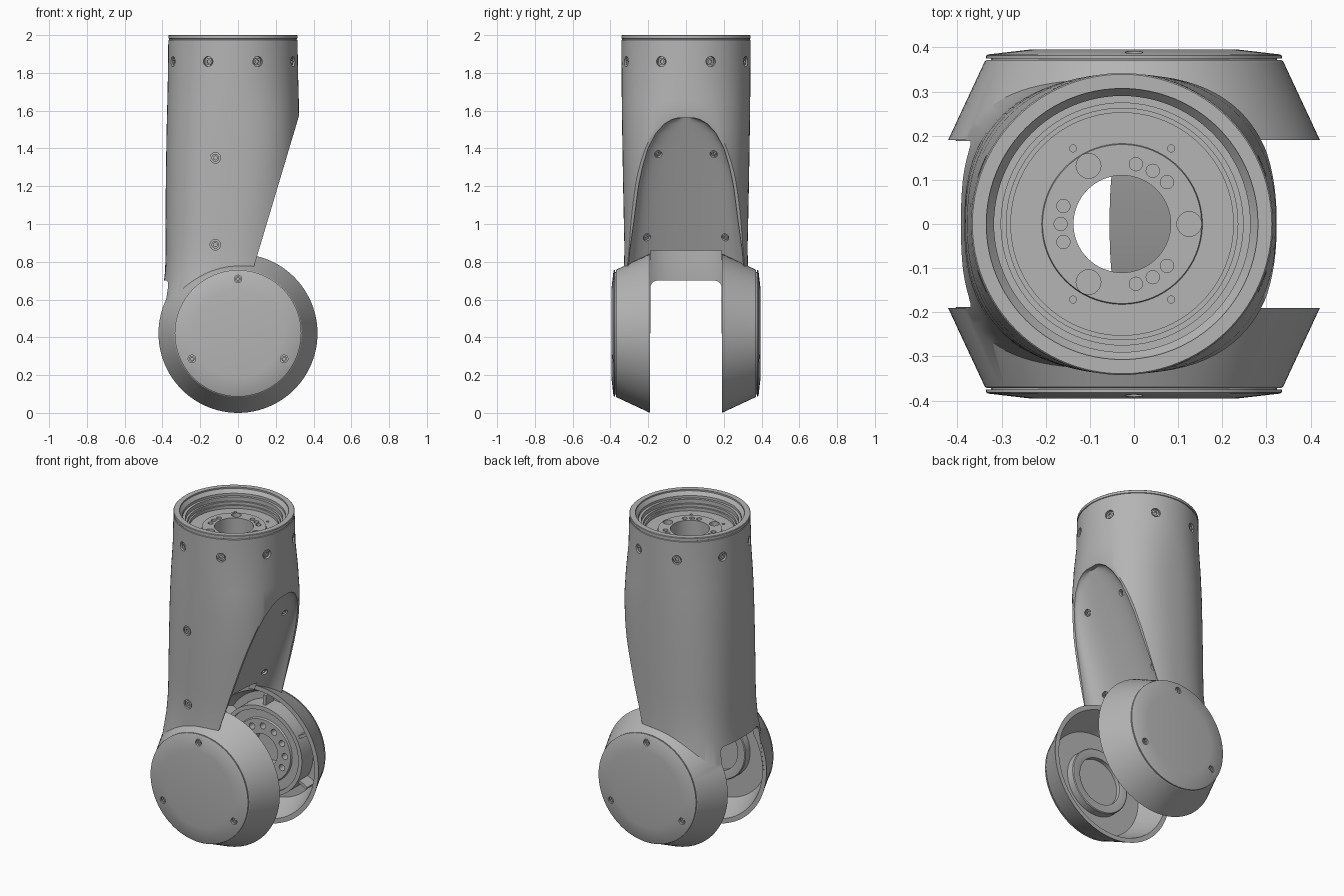
import bpy, bmesh
from math import cos, sin, pi, radians, copysign
from mathutils import Matrix, Vector

cube = bpy.data.objects.get("Cube")
if cube:
    bpy.data.objects.remove(cube)

grey = bpy.data.materials.new("satin_grey")
grey.use_nodes = True
grey.diffuse_color = (0.46, 0.46, 0.46, 1)
grey.node_tree.nodes["Principled BSDF"].inputs["Base Color"].default_value = (0.46, 0.46, 0.46, 1)

parts = []
AXIS_Z = 0.421         # height of the lower joint axis
TUBE_X = -0.027        # centre line of the upper tube


def finish(bm, name, keep=True):
    bmesh.ops.recalc_face_normals(bm, faces=bm.faces)
    mesh = bpy.data.meshes.new(name)
    bm.to_mesh(mesh)
    bm.free()
    mesh.materials.append(grey)
    obj = bpy.data.objects.new(name, mesh)
    bpy.context.collection.objects.link(obj)
    if keep:
        parts.append(obj)
    else:
        obj.hide_render = True
    return obj


def combine(obj, other, operation='DIFFERENCE'):
    mod = obj.modifiers.new("combine", 'BOOLEAN')
    mod.operation, mod.solver, mod.object = operation, 'EXACT', other
    bpy.context.view_layer.objects.active = obj
    bpy.ops.object.modifier_apply(modifier=mod.name)
    bpy.data.objects.remove(other)


def loft(bm, rings, closed=False):
    """Skin rings of points, capping the ends unless the rings close on themselves."""
    rings = [[bm.verts.new(p) for p in ring] for ring in rings]
    if closed:
        rings.append(rings[0])
    for a, b in zip(rings, rings[1:]):
        for i in range(len(a)):
            j = (i + 1) % len(a)
            bm.faces.new((a[i], a[j], b[j], b[i]))
    if not closed:
        bm.faces.new(rings[0])
        bm.faces.new(rings[-1])


def lathe(name, profile, matrix, keep=True, closed=True, segs=96):
    """Revolve (radius, height) points about local z."""
    bm = bmesh.new()
    turns = [2 * pi * i / segs for i in range(segs)]
    loft(bm, [[(r * cos(a), r * sin(a), h) for a in turns] for r, h in profile], closed)
    bm.transform(matrix)
    return finish(bm, name, keep)


def pegs(name, spots, radius, low, high, keep=False):
    """Short cylinders along each spot's normal."""
    bm = bmesh.new()
    for pos, normal in spots:
        turn = Vector(normal).to_track_quat('Z', 'Y').to_matrix().to_4x4()
        shift = Matrix.Translation((0, 0, (low + high) / 2))
        bmesh.ops.create_cone(bm, cap_ends=True, segments=24, radius1=radius, radius2=radius,
                              depth=high - low, matrix=Matrix.Translation(pos) @ turn @ shift)
    return finish(bm, name, keep)


def box(name, low, high, round_x=0):
    bm = bmesh.new()
    bmesh.ops.create_cube(bm, size=1)
    for v in bm.verts:
        v.co = [(low[k] + high[k]) / 2 + v.co[k] * (high[k] - low[k]) for k in range(3)]
    if round_x:
        edges = [e for e in bm.edges if abs(e.verts[0].co.x - e.verts[1].co.x) > 0.1]
        bmesh.ops.bevel(bm, geom=edges, offset=round_x, segments=6, profile=0.5, affect='EDGES')
    return finish(bm, name, False)


def screws(obj, name, spots, radius):
    """Countersunk recesses with socket screws in them."""
    combine(obj, pegs("recess_cutter", spots, radius, -0.016, 0.03))
    heads = pegs(name, spots, radius * 0.72, -0.02, -0.005, True)
    combine(heads, pegs("socket_cutter", spots, radius * 0.36, -0.014, 0.02))


# Upper tube: height, back x, front x, half width, squareness of back and front
STATIONS = [(0.42, -0.425, 0.28, 0.355, 3.0, 2.0), (0.6, -0.403, 0.30, 0.342, 3.0, 2.0),
            (0.75, -0.386, 0.31, 0.329, 2.8, 2.0), (0.87, -0.383, 0.316, 0.326, 2.6, 2.1),
            (1.0, -0.384, 0.322, 0.329, 2.5, 2.2), (1.25, -0.382, 0.325, 0.334, 2.4, 2.4),
            (1.5, -0.378, 0.324, 0.338, 2.3, 2.5), (1.65, -0.374, 0.322, 0.34, 2.2, 2.3),
            (1.8, -0.371, 0.318, 0.341, 2.05, 2.05)]
SLANT = 0.23 / 0.77


def plane_x(z):
    return 0.322 - SLANT * (1.57 - z)


def tube(name, inset, panel_shift, top, keep):
    rows = [(z, b + inset, f - inset, w - inset, p, q) for z, b, f, w, p, q in STATIONS]
    for z, groove in top:
        g = inset + groove
        rows.append((z, -0.369 + g, 0.315 - g, 0.342 - g, 2, 2))
    rings = []
    for z, back, front, wide, back_power, front_power in rows:
        ring = []
        for i in range(96):
            c, s = cos(2 * pi * i / 96), sin(2 * pi * i / 96)
            p = 2 / (back_power if c < 0 else front_power)
            half = (front - TUBE_X) if c > 0 else (TUBE_X - back)
            ring.append((TUBE_X + half * copysign(abs(c) ** p, c), wide * copysign(abs(s) ** p, s), z))
        rings.append(ring)
    bm = bmesh.new()
    loft(bm, rings)
    # Slice off the slanted side
    cut = bmesh.ops.bisect_plane(bm, geom=bm.verts[:] + bm.edges[:] + bm.faces[:],
                                 plane_co=(plane_x(1.57) + panel_shift, 0, 1.57),
                                 plane_no=(1, 0, -SLANT), clear_outer=True)
    bmesh.ops.contextual_create(bm, geom=[g for g in cut['geom_cut'] if isinstance(g, bmesh.types.BMEdge)])
    return finish(bm, name, keep)


# Arched scoop in the slanted side: height, half width
ARCH = [(0.7, 0.312), (0.86, 0.298), (1.0, 0.278), (1.2, 0.252), (1.3, 0.231), (1.4, 0.202),
        (1.48, 0.16), (1.53, 0.115), (1.553, 0.075), (1.562, 0.04)]


def scoop_depth(z):
    return 0.12 + (0.93 - z) * 0.145


def scoop(grow):
    rings = []
    for z, wide in ARCH:
        z, wide = z + grow * 0.6, wide + grow
        face, depth = plane_x(z) + 0.004, scoop_depth(z) + grow + 0.004
        ring = [(face + 0.3, wide, z), (face + 0.3, -wide, z)]
        for i in range(33):
            t = -cos(pi * i / 32)
            ring.append((face - depth * max(0, 1 - abs(t) ** 2.5) ** 0.4, wide * t, z))
        rings.append(ring)
    bm = bmesh.new()
    loft(bm, rings)
    return finish(bm, "panel_scoop", False)


def joint_frame(side):
    return Matrix.Translation((0, 0, AXIS_Z)) @ Matrix.Rotation(-side * pi / 2, 4, 'X')


shell = tube("arm_shell", 0, 0,
             [(1.974, 0), (1.976, 0.004), (1.98, 0.004), (1.982, 0), (1.997, 0), (2.0, 0.003)], True)
combine(shell, scoop(0))

# Fork housings joined to the tube, then everything hollowed
for side in (-1, 1):
    cone = [(0.001, 0.19), (0.421, 0.19), (0.338, 0.368), (0.334, 0.371), (0.001, 0.371)]
    combine(shell, lathe("fork_housing", cone, joint_frame(side), False, False), 'UNION')
cavity = tube("tube_cavity", 0.035, -0.035, [(2.05, 0)], False)
combine(cavity, scoop(0.035))
combine(shell, cavity)
for side in (-1, 1):
    dish = [(0.001, 0.185), (0.395, 0.185), (0.32, 0.345), (0.001, 0.345)]
    combine(shell, lathe("housing_cavity", dish, joint_frame(side), False, False))
combine(shell, box("panel_opening", (-0.2, -0.188, -0.2), (0.6, 0.188, 0.86)))
combine(shell, box("fork_gap", (-0.6, -0.188, -0.3), (0.6, 0.188, 0.7), 0.035))

# Screws around the collar, on the front side and in the scooped panel
collar = [((TUBE_X + 0.343 * cos(a), 0.342 * sin(a), 1.86), (cos(a), sin(a), 0))
          for a in [pi / 8 + k * pi / 4 for k in range(8)]]
screws(shell, "collar_screws", collar, 0.027)
screws(shell, "side_screws", [((-0.12, -y, z), (0, -1, 0)) for z, y in ((1.35, 0.332), (0.89, 0.323))], 0.028)
panel_spots = [((plane_x(z) - 0.8 * scoop_depth(z), s * y, z), (1, -0.34 * s, -0.44))
               for s in (-1, 1) for z, y in ((1.37, 0.147), (0.93, 0.208))]
screws(shell, "panel_screws", panel_spots, 0.02)

# Round covers on the fork housings
for side, label in ((-1, "front"), (1, "back")):
    profile = [(0.001, 0.36), (0.324, 0.36), (0.324, 0.375), (0.335, 0.375), (0.335, 0.381),
               (0.33, 0.384), (0.235, 0.395), (0.001, 0.395)]
    cover = lathe(label + "_cover", profile, joint_frame(side), closed=False)
    spots = [((0.282 * cos(a), side * 0.39, AXIS_Z + 0.006 + 0.282 * sin(a)), (0, side, 0))
             for a in (pi / 2, pi * 7 / 6, pi * 11 / 6)]
    screws(cover, label + "_cover_screws", spots, 0.02)

# Stepped flange inside the top rim, with a centre hole and bolt holes
steps = [(0.11, 1.80), (0.11, 1.90), (0.18, 1.90), (0.182, 1.893), (0.252, 1.893), (0.252, 1.912),
         (0.262, 1.912), (0.262, 1.93), (0.274, 1.93), (0.274, 1.955), (0.29, 1.955),
         (0.29, 1.97), (0.312, 1.997), (0.318, 1.99), (0.318, 1.80)]
flange = lathe("top_flange", steps, Matrix.Translation((TUBE_X, 0, 0)))


def circle_spots(radius, degrees):
    return [((TUBE_X + radius * cos(radians(d)), radius * sin(radians(d)), 1.9), (0, 0, 1)) for d in degrees]


combine(flange, pegs("slots", circle_spots(0.152, (0, 120, 240)), 0.028, -0.03, 0.03))
combine(flange, pegs("bolts", circle_spots(0.139, [d + k for d in (60, 180, 300) for k in (-17, 0, 17)]),
                     0.015, -0.08, 0.03))
combine(flange, pegs("pins", circle_spots(0.204, (57, 123, 237, 303)), 0.008, -0.03, 0.03))

# Bearing seat in the front housing
seat = [(0.001, 0.35), (0.001, 0.325), (0.145, 0.325), (0.145, 0.3), (0.16, 0.296), (0.195, 0.296),
        (0.2, 0.3), (0.2, 0.35)]
lathe("bearing_seat", seat, joint_frame(-1), closed=False)

# Drilled drive mount with radial ribs in the back housing
drive = [(0.10, 0.35), (0.10, 0.245), (0.19, 0.245), (0.195, 0.255), (0.25, 0.255), (0.25, 0.235),
         (0.275, 0.235), (0.275, 0.35)]
mount = lathe("drive_mount", drive, joint_frame(1))
bolts = [((0.15 * cos(a), 0.245, AXIS_Z + 0.15 * sin(a)), (0, -1, 0)) for a in [k * pi / 6 for k in range(12)]]
combine(mount, pegs("mount_bolts", bolts, 0.019, -0.05, 0.03))
bm = bmesh.new()
for k in range(6):
    spin = Matrix.Rotation(k * pi / 3 + pi / 6, 4, 'Z')
    size = Matrix.Diagonal((0.07, 0.018, 0.08, 1))
    bmesh.ops.create_cube(bm, size=1, matrix=joint_frame(1) @ spin @ Matrix.Translation((0.3, 0, 0.3)) @ size)
finish(bm, "mount_ribs")

# Smooth curved surfaces, keep machined edges crisp
bpy.ops.object.select_all(action='DESELECT')
for obj in parts:
    obj.select_set(True)
bpy.context.view_layer.objects.active = shell
bpy.ops.object.shade_smooth_by_angle(angle=radians(28))
